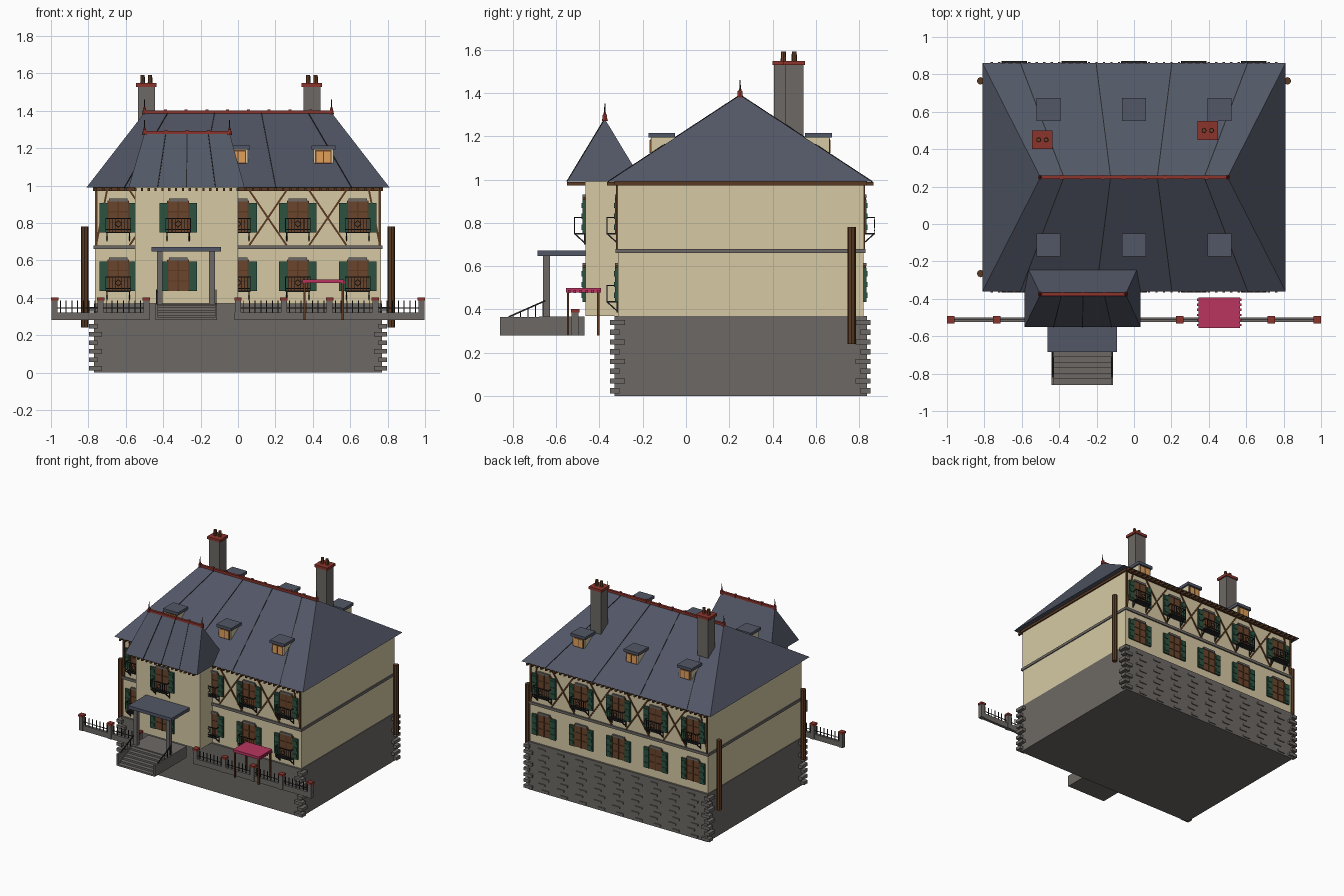
import bpy, bmesh, math
from mathutils import Vector, Matrix

cube = bpy.data.objects.get("Cube")
if cube:
    bpy.data.objects.remove(cube)


def material(name, hexcode):
    rgb = [int(hexcode[i:i + 2], 16) / 255 for i in (0, 2, 4)]
    col = [c / 12.92 if c < 0.04 else ((c + 0.055) / 1.055) ** 2.4 for c in rgb] + [1]
    m = bpy.data.materials.new(name)
    m.use_nodes = True
    m.diffuse_color = col
    m.node_tree.nodes["Principled BSDF"].inputs["Base Color"].default_value = col
    return m


CREAM = material("cream plaster", "d6c9a4")
SLATE = material("slate", "525766")
STONE = material("grey stone", "6d6965")
TIMBER = material("brown timber", "5a3a22")
WOOD = material("window wood", "6b452c")
GREEN = material("shutter green", "2c5240")
RED = material("red clay", "8c342c")
PINK = material("pink cloth", "b83560")
IRON = material("dark iron", "252526")
AMBER = material("amber glass", "e0a05a")

parts = {}


def part(name, mat):
    if name not in parts:
        parts[name] = (bmesh.new(), mat)
    return parts[name][0]


def box(bm, x, y, z):
    """Box from three (low, high) ranges."""
    size = [abs(r[1] - r[0]) for r in (x, y, z)]
    mid = [(r[0] + r[1]) / 2 for r in (x, y, z)]
    bmesh.ops.create_cube(bm, size=1, matrix=Matrix.Translation(mid) @ Matrix.Diagonal(size + [1]))


def around(c, w):
    return (c - w / 2, c + w / 2)


def bar(bm, p, q, w):
    """Square beam between two points."""
    p, q = Vector(p), Vector(q)
    d = q - p
    rot = d.to_track_quat('Z', 'Y').to_matrix().to_4x4()
    bmesh.ops.create_cube(bm, size=1, matrix=Matrix.Translation((p + q) / 2) @ rot
                          @ Matrix.Diagonal((w, w, d.length, 1)))


def cone(bm, x, y, z0, z1, r0, r1, n=8):
    bmesh.ops.create_cone(bm, cap_ends=True, segments=n, radius1=r0, radius2=r1, depth=z1 - z0,
                          matrix=Matrix.Translation((x, y, (z0 + z1) / 2)))


def hip_roof(name, x, y, z, ridge_x, ridge_y, ridge_z, seams, hidden_back=False):
    bm = part(name, SLATE)
    low = [bm.verts.new((a, b, z)) for a, b in ((x[0], y[0]), (x[1], y[0]), (x[1], y[1]), (x[0], y[1]))]
    l, r = [bm.verts.new((a, ridge_y, ridge_z)) for a in ridge_x]
    a, b, c, d = low
    for f in ((a, b, r, l), (b, c, r), (c, d, l, r), (d, a, l), (d, c, b, a)):
        bm.faces.new(f)
    # standing seams fan from eave to ridge
    for t in seams:
        for e in y[:1] if hidden_back else y:
            bar(part(name + "_seams", IRON), (x[0] + t * (x[1] - x[0]), e, z),
                (ridge_x[0] + t * (ridge_x[1] - ridge_x[0]), ridge_y, ridge_z), 0.005)
    # ridge tiles and finials
    red = part(name + "_ridge", RED)
    box(red, ridge_x, around(ridge_y, 0.018), (ridge_z - 0.005, ridge_z + 0.012))
    span = ridge_x[1] - ridge_x[0]
    n = round(span / 0.11)
    for i in range(n + 1):
        box(red, around(ridge_x[0] + span * i / n, 0.016), around(ridge_y, 0.022),
            (ridge_z - 0.005, ridge_z + 0.018))
    for ex in ridge_x:
        cone(red, ex, ridge_y, ridge_z - 0.01, ridge_z + 0.03, 0.014, 0.005)
        cone(part(name + "_spikes", IRON), ex, ridge_y, ridge_z + 0.02, ridge_z + 0.07, 0.004, 0.002)


# Basement, walls, string course and eaves board
FRONT, BACK = -0.315, 0.82
box(part("basement", STONE), (-0.77, 0.77), (-0.33, 0.835), (0, 0.37))
box(part("main_walls", CREAM), (-0.765, 0.765), (FRONT, BACK), (0.37, 0.99))
box(part("string_course", STONE), (-0.772, 0.772), (-0.325, 0.83), (0.66, 0.68))
box(part("eaves_board", TIMBER), (-0.775, 0.775), (-0.33, 0.835), (0.972, 0.99))
box(part("tower_walls", CREAM), (-0.55, 0), (-0.465, FRONT), (0.37, 0.995))

# Corner quoins, alternating in length
for i in range(8):
    z = (0.012 + i * 0.045, 0.036 + i * 0.045)
    w = 0.045 if i % 2 else 0.07
    for s in (-1, 1):
        for y, t in ((-0.352, 1), (0.852, -1)):
            box(part("quoins", STONE), (s * 0.797, s * (0.797 - w)), (y, y + t * (0.115 - w)), z)
    # raised stones on the rear basement wall
    for k in range(9):
        box(part("rear_stones", STONE), around(-0.66 + k * 0.16 + 0.03 * (i % 2), 0.06), (0.83, 0.842),
            (z[0], z[0] + 0.015))

# Roofs
hip_roof("main_roof", (-0.81, 0.81), (-0.36, 0.86), 0.99, (-0.5, 0.5), 0.25, 1.39,
         (0.125, 0.375, 0.625, 0.875))
hip_roof("tower_roof", (-0.585, 0.035), (-0.55, -0.2), 0.99, (-0.5, -0.045), -0.375, 1.28,
         (0.25, 0.5, 0.75), True)

# Rafter tails
rafters = part("rafter_tails", TIMBER)
for i in range(39):
    x = around(-0.76 + i * 0.04, 0.012)
    for y in (-0.365, 0.815):
        if y > 0 or not -0.57 < x[0] < 0:
            box(rafters, x, (y, y + 0.05), (0.972, 0.988))
for i in range(16):
    box(rafters, around(-0.55 + i * 0.0365, 0.012), (-0.55, -0.465), (0.972, 0.988))

# Chimneys with paired pots
for x, y in ((-0.49, 0.45), (0.395, 0.5)):
    box(part("chimneys", STONE), around(x, 0.09), around(y, 0.085), (1.1, 1.53))
    caps = part("chimney_caps", RED)
    box(caps, around(x, 0.11), around(y, 0.1), (1.528, 1.548))
    for dx in (-0.02, 0.02):
        cone(part("chimney_pots", WOOD), x + dx, y, 1.54, 1.592, 0.013, 0.011)

# Dormers on both slopes
for x in (-0.457, 0, 0.457):
    for s in (-1, 1):
        def dy(a, b):
            return (0.25 + s * a, 0.25 + s * b)
        box(part("dormer_walls", CREAM), around(x, 0.105), dy(0.3, 0.412), (1.08, 1.197))
        box(part("dormer_roofs", SLATE), around(x, 0.127), dy(0.3, 0.424), (1.193, 1.215))
        box(part("dormer_frames", WOOD), around(x, 0.088), dy(0.41, 0.415), (1.115, 1.19))
        for d in (-0.02, 0.02):
            box(part("dormer_glass", AMBER), around(x + d, 0.034), dy(0.41, 0.418), (1.123, 1.182))


def window(x, y, z, s, balcony):
    """Window on a wall at y, facing s, with its sill at z."""
    def out(a, b):
        return (y + s * a, y + s * b)
    box(part("window_panels", WOOD), around(x, 0.115), out(-0.01, 0.008), (z, z + 0.17))
    box(part("lintels", STONE), around(x, 0.1), out(0, 0.014), (z + 0.165, z + 0.18))
    for dx in (-0.055, 0, 0.055):
        box(part("window_frames", TIMBER), around(x + dx, 0.007), out(0, 0.012), (z, z + 0.168))
    for k in (0.055, 0.11):
        box(part("window_frames", TIMBER), around(x, 0.11), out(0, 0.011), around(z + k, 0.006))
    for d in (-1, 1):
        sx = x + d * 0.079
        box(part("shutters", GREEN), around(sx, 0.044), out(0, 0.014), (z, z + 0.158))
        for k in (0.03, 0.08, 0.13):
            box(part("shutters", GREEN), around(sx, 0.036), out(0, 0.018), around(z + k, 0.025))
    if not balcony:
        return
    iron = part("balconies", IRON)
    w, h, depth = 0.066, 0.075, y + s * 0.05
    box(iron, around(x, 2 * w), out(0, 0.052), around(z, 0.006))
    for k in (0.015, h):
        bar(iron, (x - w, depth, z + k), (x + w, depth, z + k), 0.005)
    for i in range(9):
        bx = x - w + i * w / 4
        if i != 4:
            bar(iron, (bx, depth, z), (bx, depth, z + h), 0.003)
    for a, b in ((0, 0.018), (0.018, 0), (0, -0.018), (-0.018, 0)):
        c, e = -b, a
        bar(iron, (x + a, depth, z + 0.045 + b), (x + c, depth, z + 0.045 + e), 0.004)
    for d in (-w, w):
        bar(iron, (x + d, y, z + h), (x + d, depth, z + h), 0.005)
        bar(iron, (x + d * 0.9, y, z - 0.045), (x + d * 0.9, depth, z), 0.006)
        bar(iron, (x + d * 0.9, y + s * 0.003, z - 0.05), (x + d * 0.9, y + s * 0.003, z), 0.006)


UPPER, LOWER = 0.75, 0.435
for i in range(-2, 3):
    x = i * 0.32
    window(x, BACK, UPPER, 1, True)
    window(x, BACK, LOWER, 1, False)
    on_tower = i == -1
    window(x, -0.465 if on_tower else FRONT, UPPER, -1, True)
    window(x, -0.465 if on_tower else FRONT, LOWER, -1, not on_tower)

# Half-timber crosses between the upper windows, struts at the ends
beams = part("timber_framing", TIMBER)
for y in (FRONT - 0.002, BACK + 0.002):
    for c in (-0.48, -0.16, 0.16, 0.48):
        for d in (-0.1, 0.1):
            bar(beams, (c - d, y, 0.68), (c + d, y, 0.975), 0.01)
    for s in (-1, 1):
        bar(beams, (s * 0.757, y, 0.68), (s * 0.757, y, 0.975), 0.012)
        bar(beams, (s * 0.755, y, 0.7), (s * 0.7, y, 0.975), 0.01)

# Downpipe posts at three corners
for x, y in ((0.82, 0.765), (-0.82, 0.765), (-0.82, -0.265)):
    cone(part("corner_posts", TIMBER), x, y, 0.24, 0.78, 0.02, 0.02)

# Porch: canopy, columns, landing and steps
box(part("porch_canopy", SLATE), (-0.463, -0.09), (-0.685, -0.465), (0.647, 0.672))
box(part("porch_landing", STONE), (-0.44, -0.113), (-0.68, -0.47), (0.28, 0.368))
for i in range(6):
    box(part("porch_steps", STONE), (-0.435, -0.118), (-0.86 + i * 0.03, -0.67), (0.28, 0.294 + i * 0.0135))
for x in (-0.418, -0.139):
    box(part("porch_columns", STONE), around(x, 0.03), around(-0.645, 0.032), (0.365, 0.65))
for x in (-0.435, -0.118):
    box(part("step_sides", STONE), around(x, 0.012), (-0.86, -0.67), (0.28, 0.366))
    rail = part("step_rails", IRON)
    bar(rail, (x, -0.82, 0.365), (x, -0.65, 0.44), 0.007)
    for i in range(5):
        y = -0.8 + i * 0.035
        bar(rail, (x, y, 0.36), (x, y, 0.374 + i * 0.0154), 0.004)

# Garden fence: low wall, capped posts and pickets
PITCH, FY = 0.245, -0.512
for first, last in ((-4, -2), (0, 4)):
    box(part("fence_wall", STONE), (first * PITCH - 0.018, last * PITCH + 0.018), around(FY, 0.022), (0.28, 0.322))
    for i in range(first, last + 1):
        x = i * PITCH
        box(part("fence_posts", STONE), around(x, 0.032), around(FY, 0.032), (0.28, 0.388))
        box(part("fence_caps", RED), around(x, 0.04), around(FY, 0.04), (0.386, 0.401))
        if i < last:
            pickets = part("fence_pickets", IRON)
            bar(pickets, (x, FY, 0.345), (x + PITCH, FY, 0.345), 0.004)
            for k in range(1, 8):
                px = x + k * PITCH / 8
                bar(pickets, (px, FY, 0.32), (px, FY, 0.385), 0.005)

# Cloth awning on four legs
box(part("awning", PINK), (0.345, 0.568), (-0.555, -0.392), (0.478, 0.498))
for x in (0.342, 0.571):
    for i in range(6):
        box(part("awning_fringe", PINK), around(x, 0.008), around(-0.54 + i * 0.027, 0.012), (0.475, 0.49))
for x in (0.355, 0.56):
    for y in (-0.545, -0.405):
        bar(part("awning_legs", TIMBER), (x, y, 0.28), (x, y, 0.48), 0.011)

# Turn every part into an object
for name, (bm, mat) in parts.items():
    bmesh.ops.recalc_face_normals(bm, faces=bm.faces)
    mesh = bpy.data.meshes.new(name)
    bm.to_mesh(mesh)
    bm.free()
    mesh.materials.append(mat)
    bpy.context.collection.objects.link(bpy.data.objects.new(name, mesh))
